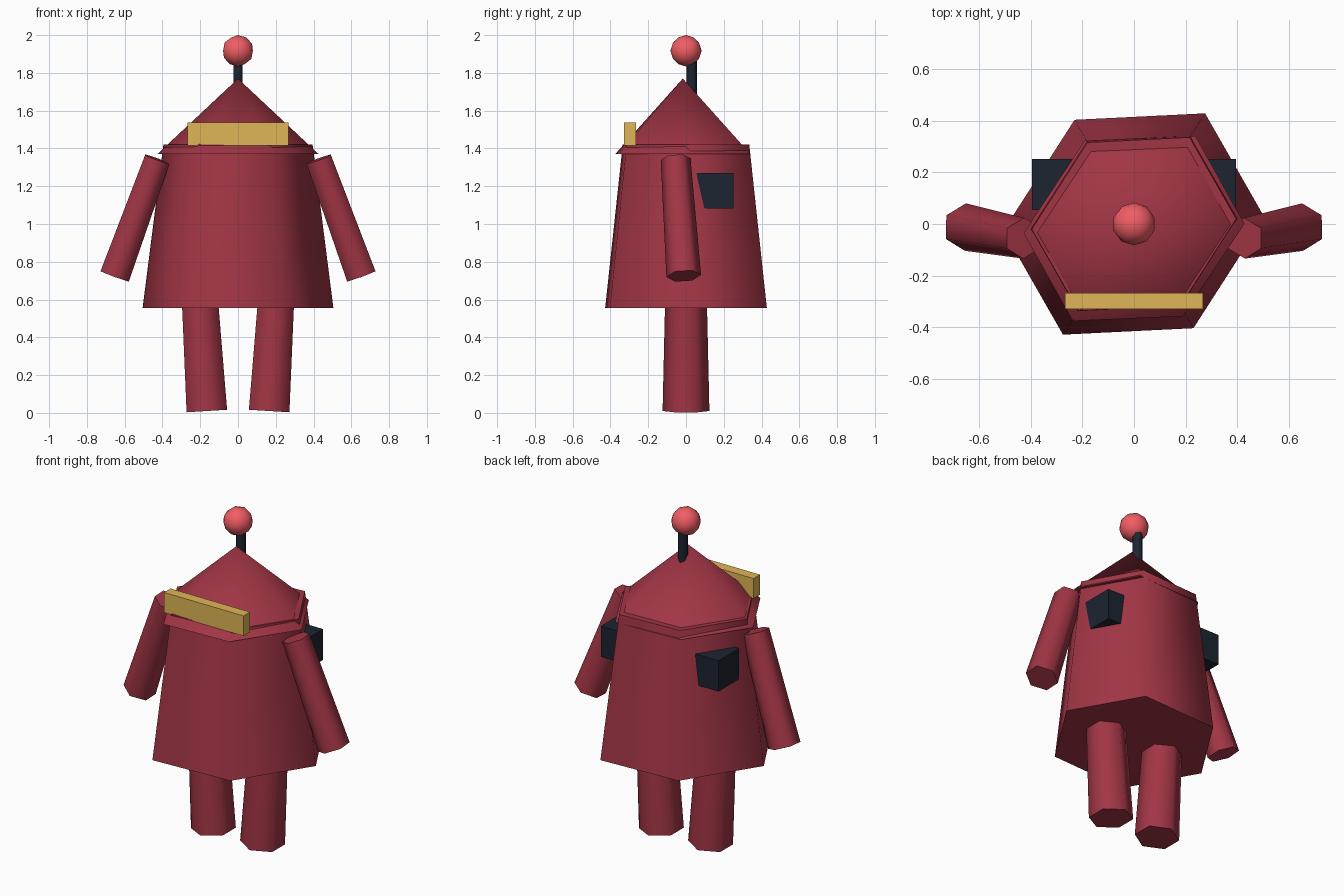
import bpy, bmesh, math
from mathutils import Vector

if "Cube" in bpy.data.objects:
    bpy.data.objects.remove(bpy.data.objects["Cube"])


def material(name, rgb):
    m = bpy.data.materials.new(name)
    m.diffuse_color = (*rgb, 1)
    m.use_nodes = True
    m.node_tree.nodes["Principled BSDF"].inputs["Base Color"].default_value = m.diffuse_color
    return m


RED = material("red", (0.36, 0.036, 0.06))
DARK = material("dark", (0.012, 0.018, 0.03))
YELLOW = material("yellow", (0.74, 0.46, 0.095))
PINK = material("light_red", (0.88, 0.11, 0.13))


def finish(name, bm, mat, smooth=True):
    bmesh.ops.recalc_face_normals(bm, faces=bm.faces)
    mesh = bpy.data.meshes.new(name)
    bm.to_mesh(mesh)
    bm.free()
    mesh.materials.append(mat)
    ob = bpy.data.objects.new(name, mesh)
    bpy.context.collection.objects.link(ob)
    if smooth:
        bpy.ops.object.select_all(action='DESELECT')
        ob.select_set(True)
        bpy.context.view_layer.objects.active = ob
        bpy.ops.object.shade_smooth_by_angle(angle=math.radians(65))
    return ob


def loft(name, low, high, mat):
    """Closed solid between two rings; a single high point makes a cone."""
    bm = bmesh.new()
    a = [bm.verts.new(p) for p in low]
    b = [bm.verts.new(p) for p in high]
    n = len(a)
    bm.faces.new(a)
    if len(b) > 1:
        bm.faces.new(b)
    for i in range(n):
        j = (i + 1) % n
        bm.faces.new((a[i], a[j], b[j], b[i]) if len(b) > 1 else (a[i], a[j], b[0]))
    return finish(name, bm, mat)


def skew_hex(v0, v2, z, cy=0.0):
    """Slightly skewed hexagon from two of its corners."""
    v0, v2 = Vector(v0), Vector(v2)
    pts = [v0, v0 + v2, v2, -v0, -v0 - v2, -v2]
    return [(p.x, p.y + cy, z) for p in pts]


def tube(name, p, q, r_p, r_q, mat):
    """Six-sided tapered tube with corners facing front and back."""
    p, q = Vector(p), Vector(q)
    axis = (q - p).normalized()
    u = Vector((0, 1, 0))
    u = (u - axis * u.dot(axis)).normalized()
    w = axis.cross(u)

    def ring(c, r):
        return [c + r * (u * math.cos(k * math.pi / 3) + w * math.sin(k * math.pi / 3))
                for k in range(6)]
    return loft(name, ring(p, r_p), ring(q, r_q), mat)


def box(name, lo, hi, mat):
    bm = bmesh.new()
    bmesh.ops.create_cube(bm, size=1)
    for v in bm.verts:
        v.co = [l + (h - l) * (c + 0.5) for l, h, c in zip(lo, hi, v.co)]
    return finish(name, bm, mat, smooth=False)


# Body and pointed head
loft("body", skew_hex((0.505, 0.025), (-0.23, 0.403), 0.555),
     skew_hex((0.395, 0.02), (-0.18, 0.315), 1.42), RED)
loft("head_cone", skew_hex((0.427, 0.018), (-0.19, 0.34), 1.37, -0.017),
     [(0, -0.017, 1.77)], RED)

# Limbs and side packs
for side, s in (("right", 1), ("left", -1)):
    tube("arm_" + side, (s * 0.652, -0.012, 0.725), (s * 0.427, -0.055, 1.343), 0.092, 0.079, RED)
    tube("leg_" + side, (s * 0.165, 0, 0.01), (s * 0.203, 0, 0.62), 0.124, 0.11, RED)
    x0, x1 = sorted((s * 0.2, s * 0.395))
    box("side_pack_" + side, (x0, 0.055, 1.083), (x1, 0.252, 1.27), DARK)

# Visor bar
box("visor", (-0.267, -0.328, 1.415), (0.267, -0.266, 1.537), YELLOW)

# Antenna and ball
tube("antenna", (0, 0.03, 1.66), (0, 0.03, 1.88), 0.028, 0.028, DARK)
bm = bmesh.new()
bmesh.ops.create_icosphere(bm, subdivisions=2, radius=0.083)
bmesh.ops.translate(bm, verts=bm.verts, vec=(0, 0, 1.917))
finish("antenna_ball", bm, PINK)
